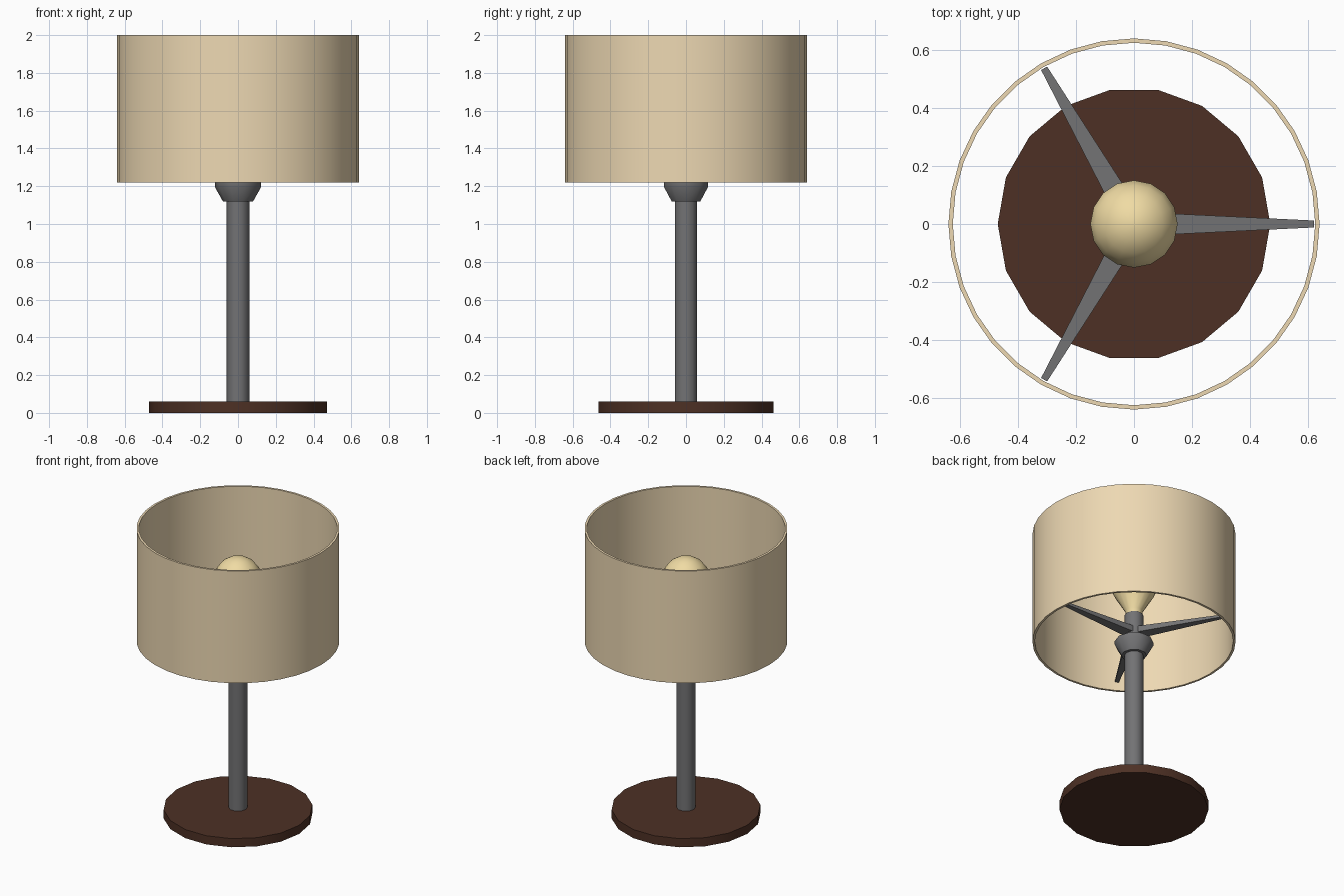
import bpy
import math

if "Cube" in bpy.data.objects:
    bpy.data.objects.remove(bpy.data.objects["Cube"])


def material(name, color):
    m = bpy.data.materials.new(name)
    m.diffuse_color = (*color, 1)
    m.use_nodes = True
    m.node_tree.nodes["Principled BSDF"].inputs["Base Color"].default_value = m.diffuse_color
    return m


wood = material("dark_wood", (0.075, 0.03, 0.018))
metal = material("grey_metal", (0.17, 0.17, 0.175))
fabric = material("cream_fabric", (0.85, 0.69, 0.45))
glass = material("warm_glass", (0.87, 0.71, 0.37))


def finish(name, verts, faces, mat, smooth=True):
    mesh = bpy.data.meshes.new(name)
    mesh.from_pydata(verts, [], faces)
    mesh.materials.append(mat)
    obj = bpy.data.objects.new(name, mesh)
    bpy.context.collection.objects.link(obj)
    bpy.ops.object.select_all(action='DESELECT')
    obj.select_set(True)
    bpy.context.view_layer.objects.active = obj
    if smooth:
        bpy.ops.object.shade_smooth_by_angle(angle=math.radians(40))
    return obj


def lathe(name, profile, sides, mat, closed=False):
    """Spin (radius, z) points, listed bottom to top; cap the ends unless closed."""
    verts = [(r * math.cos(math.tau * i / sides), r * math.sin(math.tau * i / sides), z)
             for r, z in profile for i in range(sides)]
    n = len(profile)
    faces = []
    for k in range(n if closed else n - 1):
        a, b = k * sides, (k + 1) % n * sides
        for i in range(sides):
            j = (i + 1) % sides
            faces.append((a + i, a + j, b + j, b + i))
    if not closed:
        faces.append(tuple(reversed(range(sides))))
        faces.append(tuple(range((n - 1) * sides, n * sides)))
    return finish(name, verts, faces, mat)


# Base, pole and collar
lathe("base", [(0.47, 0), (0.47, 0.06)], 18, wood)
lathe("pole", [(0.06, 0.06), (0.06, 1.41)], 10, metal)
lathe("collar", [(0.08, 1.12), (0.122, 1.195), (0.122, 1.22)], 10, metal)

# Bulb: tapered neck running into a round head
R, ZC = 0.152, 1.645
head = [(R * math.cos(math.radians(a)), ZC + R * math.sin(math.radians(a)))
        for a in (-32, -12, 8, 28, 48, 68, 84)]
lathe("bulb", [(0.05, 1.40), (0.055, 1.44)] + head, 16, glass)

# Drum shade: thin open wall
lathe("shade", [(0.64, 1.22), (0.64, 2.0), (0.625, 2.0), (0.625, 1.22)], 36, fabric, closed=True)

# Three tapered spokes holding the shade
for k in range(3):
    verts = [(x, sy * w, sz * h)
             for x, w, h in ((0.0, 0.042, 0.022), (0.62, 0.012, 0.007))
             for sy, sz in ((-1, -1), (1, -1), (1, 1), (-1, 1))]
    faces = [(3, 2, 1, 0), (4, 5, 6, 7)] + [(i, (i + 1) % 4, (i + 1) % 4 + 4, i + 4) for i in range(4)]
    spoke = finish(f"spoke_{k + 1}", verts, faces, metal, smooth=False)
    spoke.location.z = 1.285
    spoke.rotation_euler.z = k * math.tau / 3
